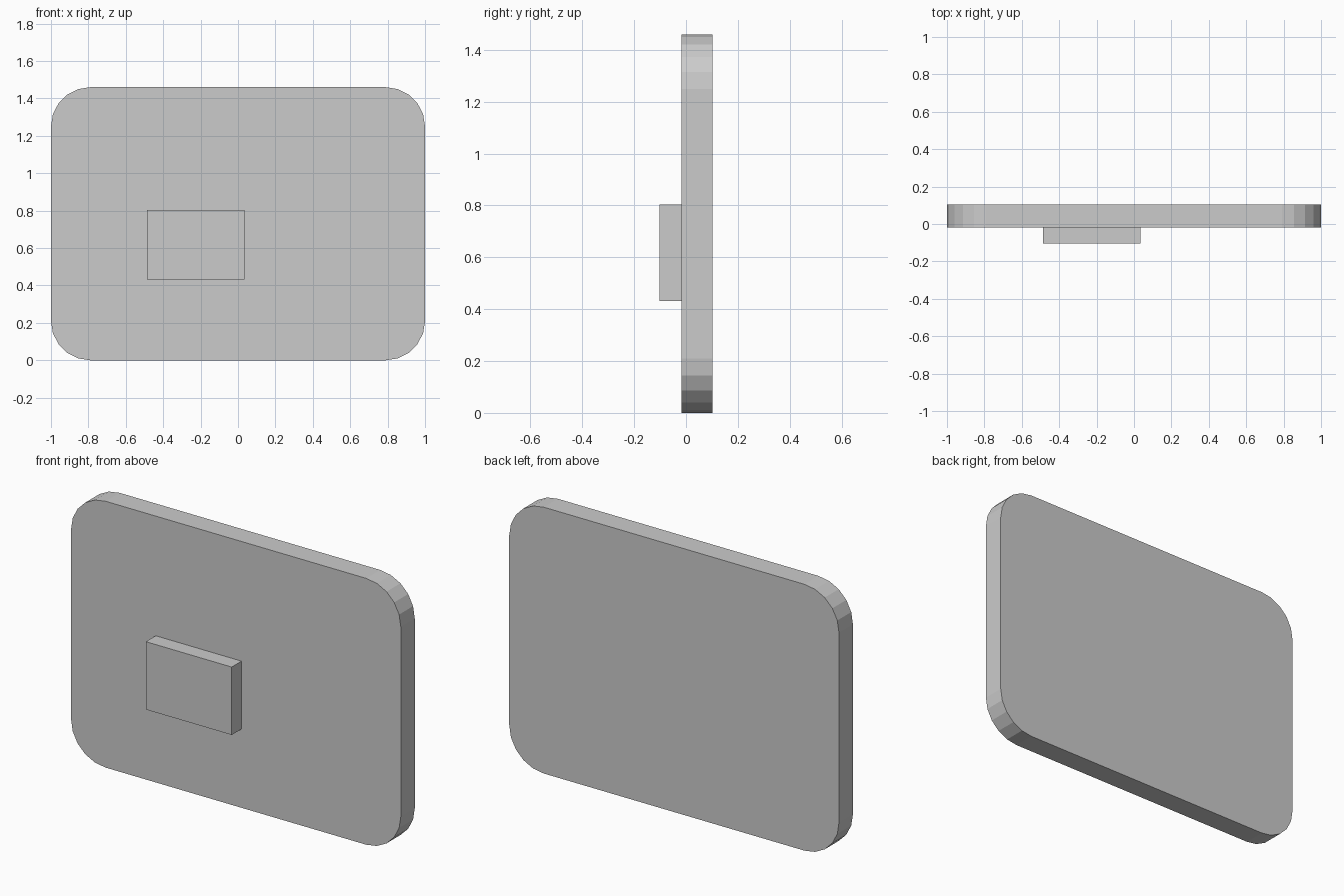
import bpy, bmesh
from math import sin, cos, pi

if "Cube" in bpy.data.objects:
    bpy.data.objects.remove(bpy.data.objects["Cube"])


def extrude_profile(name, points, y_front, y_back):
    """Flat outline in x/z, extruded from y_front to y_back."""
    bm = bmesh.new()
    face = bm.faces.new([bm.verts.new((x, y_front, z)) for x, z in points])
    ext = bmesh.ops.extrude_face_region(bm, geom=[face])
    verts = [v for v in ext["geom"] if isinstance(v, bmesh.types.BMVert)]
    bmesh.ops.translate(bm, verts=verts, vec=(0, y_back - y_front, 0))
    bmesh.ops.recalc_face_normals(bm, faces=bm.faces)
    mesh = bpy.data.meshes.new(name)
    bm.to_mesh(mesh)
    bm.free()
    obj = bpy.data.objects.new(name, mesh)
    bpy.context.collection.objects.link(obj)
    return obj


def rounded_rect(x0, x1, z0, z1, r, segments):
    corners = [(x1 - r, z1 - r), (x0 + r, z1 - r), (x0 + r, z0 + r), (x1 - r, z0 + r)]
    points = []
    for q, (cx, cz) in enumerate(corners):
        for i in range(segments + 1):
            a = (q + i / segments) * pi / 2
            points.append((cx + r * cos(a), cz + r * sin(a)))
    return points


# Large panel with faceted round corners
extrude_profile("panel", rounded_rect(-1, 1, 0, 1.46, 0.21, 5), -0.018, 0.103)

# Small raised block on the front
extrude_profile("front_block",
                [(-0.487, 0.432), (0.034, 0.432), (0.034, 0.804), (-0.487, 0.804)],
                -0.103, -0.018)
